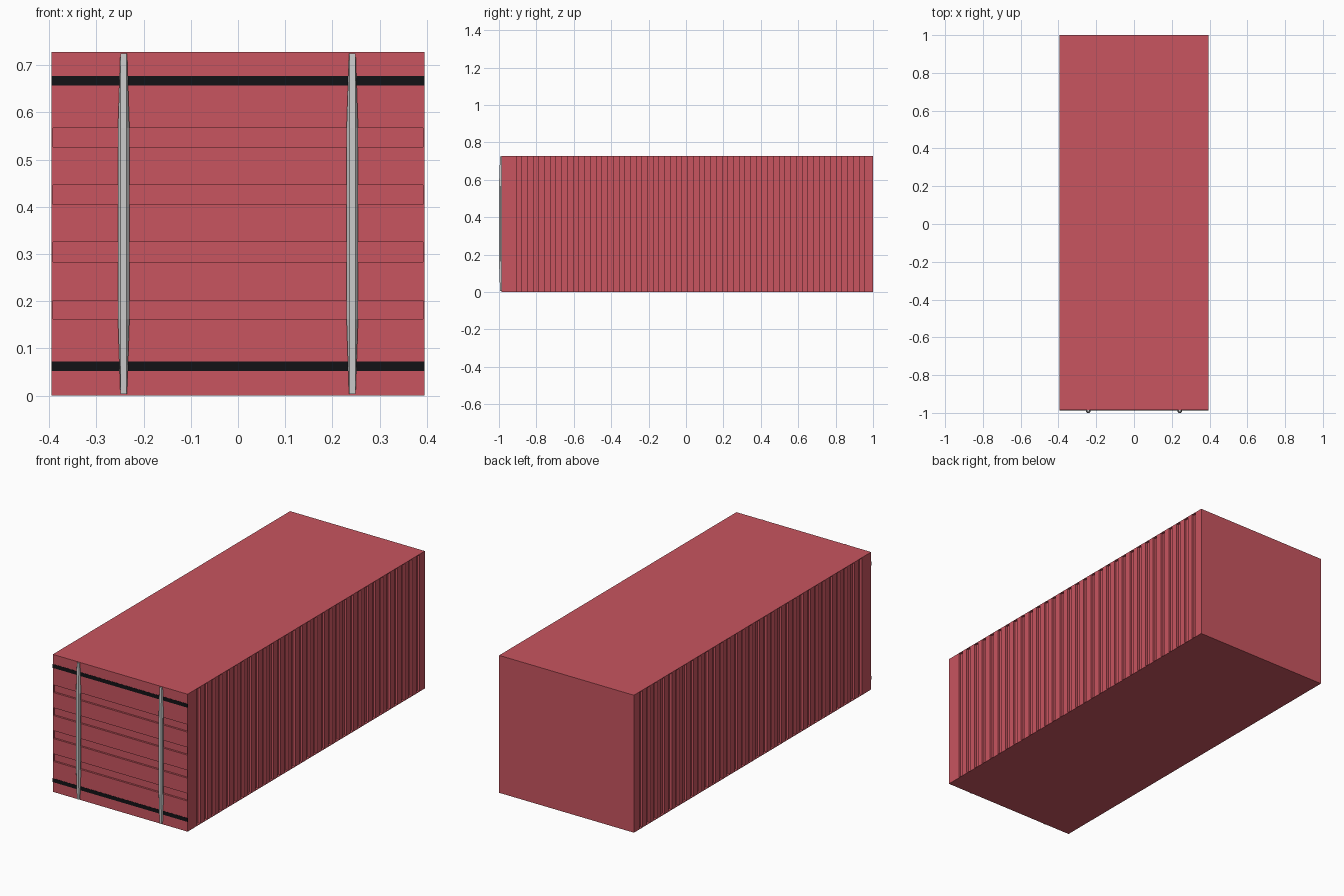
import bpy, bmesh

if "Cube" in bpy.data.objects:
    bpy.data.objects.remove(bpy.data.objects["Cube"])

W, H = 0.395, 0.728          # half width, height
FRONT, BACK = -0.986, 1.0
SKIN = 0.003                 # roof, floor and rim thickness
DEPTH = 0.012                # corrugation depth


def material(name, rgb):
    m = bpy.data.materials.new(name)
    m.diffuse_color = (*rgb, 1)
    m.use_nodes = True
    m.node_tree.nodes["Principled BSDF"].inputs["Base Color"].default_value = m.diffuse_color
    return m


red = material("red_paint", (0.58, 0.09, 0.115))
black = material("black_rubber", (0.006, 0.006, 0.008))


def finish(name, bm, mat=None):
    bmesh.ops.recalc_face_normals(bm, faces=bm.faces)
    me = bpy.data.meshes.new(name)
    bm.to_mesh(me)
    bm.free()
    ob = bpy.data.objects.new(name, me)
    bpy.context.collection.objects.link(ob)
    if mat:
        me.materials.append(mat)
    return ob


def box(name, x0, x1, y0, y1, z0, z1, mat):
    bm = bmesh.new()
    bmesh.ops.create_cube(bm, size=1)
    for v in bm.verts:
        v.co = ((x0 + x1) / 2 + v.co.x * (x1 - x0),
                (y0 + y1) / 2 + v.co.y * (y1 - y0),
                (z0 + z1) / 2 + v.co.z * (z1 - z0))
    return finish(name, bm, mat)


def loft(name, rings, mat=None):
    bm = bmesh.new()
    loops = [[bm.verts.new(p) for p in ring] for ring in rings]
    n = len(loops[0])
    for a, b in zip(loops, loops[1:]):
        for i in range(n):
            j = (i + 1) % n
            bm.faces.new((a[i], a[j], b[j], b[i]))
    bm.faces.new(loops[0])
    bm.faces.new(loops[-1])
    return finish(name, bm, mat)


# Corrugated body: plan outline with square grooves along both sides
body_front = FRONT + 0.01
side = [(W, body_front)]
grooves, start, width = 31, -0.907, 0.027
pitch = (0.955 - width - start) / (grooves - 1)
for i in range(grooves):
    y = start + i * pitch
    side += [(W, y), (W - DEPTH, y), (W - DEPTH, y + width), (W, y + width)]
side.append((W, BACK))
outline = side + [(-x, y) for x, y in reversed(side)]
loft("corrugated_body",
     [[(x, y, z) for x, y in outline] for z in (SKIN, H - SKIN)], red)

# Flat roof and floor sheets cover the groove ends
box("roof", -W, W, FRONT, BACK, H - SKIN, H, red)
box("floor", -W, W, FRONT, BACK, 0, SKIN, red)

# Door end: raised slats with four recessed channels between them
levels = [SKIN, 0.162, 0.202, 0.283, 0.325, 0.405, 0.446, 0.527, 0.567, H - SKIN]
for i in range(0, len(levels), 2):
    box(f"door_slat_{i // 2 + 1}", -W + SKIN, W - SKIN, FRONT, body_front,
        levels[i], levels[i + 1], red)
for s, label in ((-1, "left"), (1, "right")):
    xs = sorted((s * W, s * (W - SKIN)))
    box(f"door_rim_{label}", *xs, FRONT, body_front, SKIN, H - SKIN, red)

# Black seal strips
for label, z in (("lower", 0.062), ("upper", 0.667)):
    box(f"seal_strip_{label}", -W, W, FRONT - 0.001, FRONT + 0.002,
        z - 0.01, z + 0.01, black)

# Tapered locking rods, fattest through the middle
for s, label in ((-1, "left"), (1, "right")):
    rings = []
    for z, half, out in ((0.004, 0.007, 0.008), (0.162, 0.0122, 0.014),
                         (0.567, 0.0122, 0.014), (0.725, 0.007, 0.008)):
        cx = s * 0.242
        section = [(-half, 0.001), (-half, -out * 0.5), (-0.0063, -out),
                   (0.0063, -out), (half, -out * 0.5), (half, 0.001)]
        rings.append([(cx + x, FRONT + y, z) for x, y in section])
    loft(f"locking_rod_{label}", rings)
